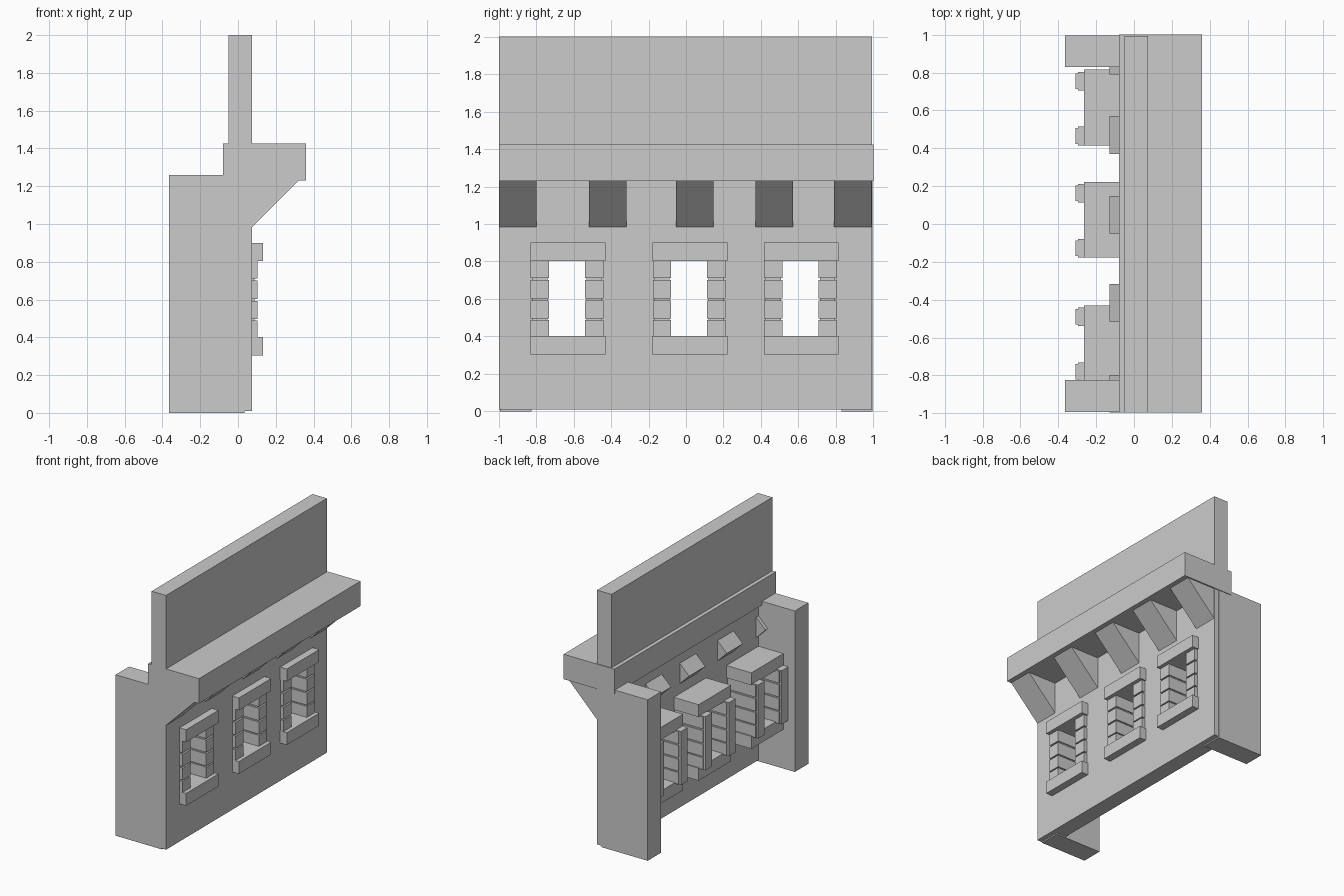
import bpy, bmesh
from mathutils import Vector

if "Cube" in bpy.data.objects:
    bpy.data.objects.remove(bpy.data.objects["Cube"])


def box(name, x, y, z):
    """Box from (min, max) ranges."""
    return prism(name, [(x[0], z[0]), (x[1], z[0]), (x[1], z[1]), (x[0], z[1])], y)


def prism(name, profile, y):
    """Extrude an x-z profile along y."""
    bm = bmesh.new()
    face = bm.faces.new([bm.verts.new((px, y[0], pz)) for px, pz in profile])
    ext = bmesh.ops.extrude_face_region(bm, geom=[face])
    verts = [v for v in ext["geom"] if isinstance(v, bmesh.types.BMVert)]
    bmesh.ops.translate(bm, vec=Vector((0, y[1] - y[0], 0)), verts=verts)
    bmesh.ops.recalc_face_normals(bm, faces=bm.faces)
    mesh = bpy.data.meshes.new(name)
    bm.to_mesh(mesh)
    bm.free()
    ob = bpy.data.objects.new(name, mesh)
    bpy.context.collection.objects.link(ob)
    return ob


# Main wall with parapet, and the ledge
wall = box("wall", (-0.05, 0.075), (-0.997, 0.993), (0.01, 2.0))
box("ledge", (-0.08, 0.36), (-0.997, 1.0), (1.23, 1.425))

# Rear end piers
box("pier_south", (-0.365, 0.035), (-0.992, -0.825), (0, 1.26))
box("pier_north", (-0.365, 0.035), (0.83, 0.995), (0, 1.26))

# Slanted square corbel beams passing through the wall
for i, y in enumerate((-0.897, -0.418, 0.047, 0.47, 0.89)):
    beam = [(0.01, 0.918), (0.34, 1.248), (0.20, 1.388), (-0.13, 1.058)]
    prism(f"corbel_{i}", beam, (y - 0.1, y + 0.1))

# Windows: lintel, sill and stacked jamb blocks around a mortar core
for i, y in enumerate((-0.63, 0.022, 0.615)):
    cutter = box(f"window_cutter_{i}", (-0.5, 0.5), (y - 0.13, y + 0.12), (0.35, 0.85))
    cutter.hide_render = True
    cutter.hide_viewport = True
    cutter.display_type = 'WIRE'
    mod = wall.modifiers.new("window_opening", 'BOOLEAN')
    mod.operation = 'DIFFERENCE'
    mod.solver = 'EXACT'
    mod.object = cutter

    box(f"lintel_{i}", (-0.265, 0.132), (y - 0.2, y + 0.2), (0.803, 0.9))
    box(f"sill_{i}", (-0.265, 0.132), (y - 0.2, y + 0.2), (0.305, 0.402))
    for side, jy in (("left", y - 0.15), ("right", y + 0.14)):
        box(f"jamb_core_{side}_{i}", (-0.31, 0.087), (jy - 0.041, jy + 0.041), (0.39, 0.81))
        for k, z in enumerate(((0.395, 0.488), (0.497, 0.592), (0.603, 0.7), (0.712, 0.806))):
            box(f"jamb_block_{side}_{i}_{k}", (-0.295, 0.102), (jy - 0.049, jy + 0.049), z)
